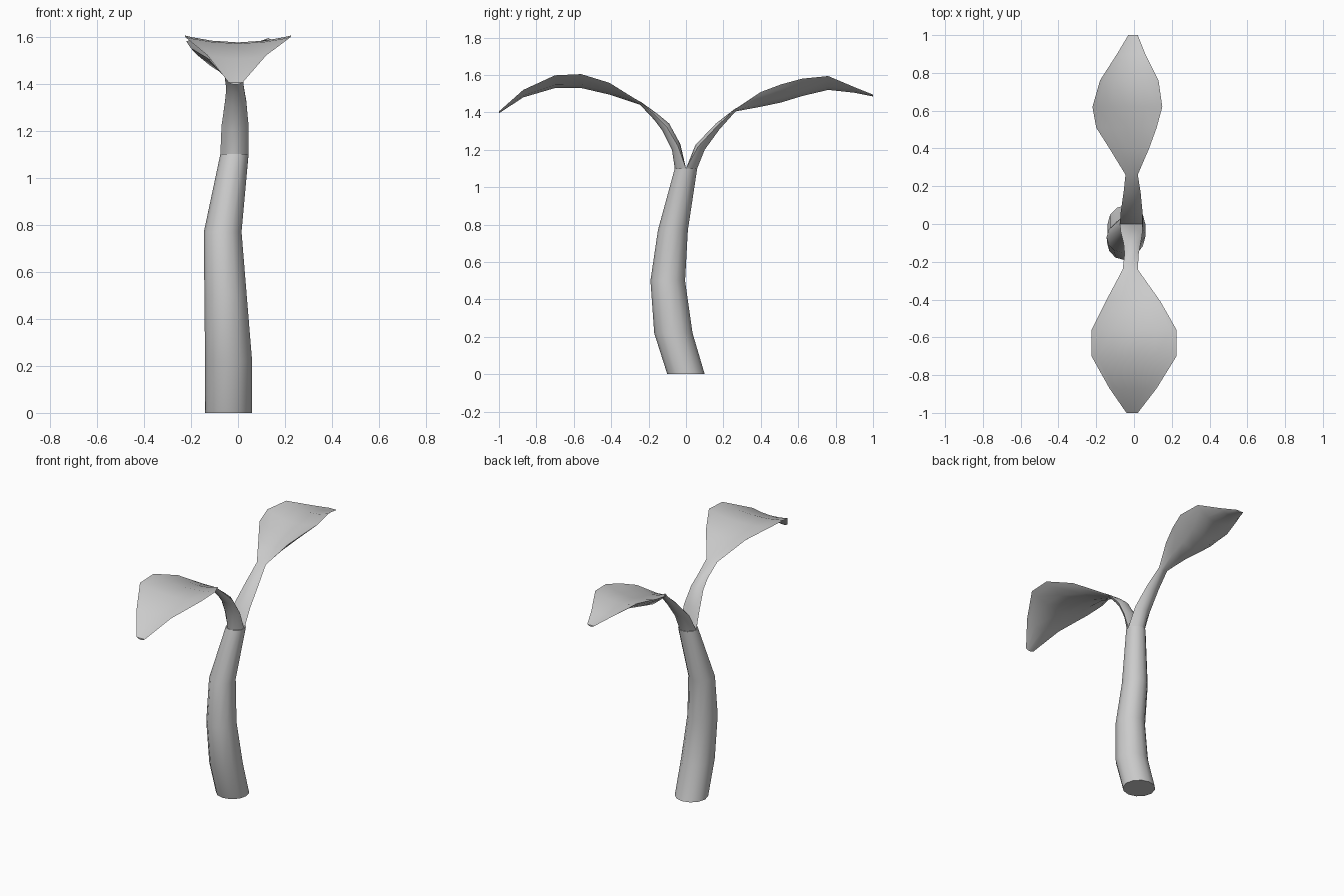
import bpy, bmesh, math


def loft(name, rings):
    """Closed skin over rings of equal point count."""
    bm = bmesh.new()
    vr = [[bm.verts.new(p) for p in r] for r in rings]
    n = len(vr[0])
    for a, b in zip(vr, vr[1:]):
        for i in range(n):
            j = (i + 1) % n
            bm.faces.new((a[i], a[j], b[j], b[i]))
    bm.faces.new(vr[0])
    bm.faces.new(vr[-1])
    bmesh.ops.recalc_face_normals(bm, faces=bm.faces)
    me = bpy.data.meshes.new(name)
    bm.to_mesh(me)
    bm.free()
    ob = bpy.data.objects.new(name, me)
    bpy.context.collection.objects.link(ob)
    bpy.ops.object.select_all(action='DESELECT')
    ob.select_set(True)
    bpy.context.view_layer.objects.active = ob
    bpy.ops.object.shade_smooth_by_angle(angle=math.radians(50))
    return ob


def stem_ring(z, x0, x1, y0, y1, n=12):
    return [((x0 + x1) / 2 + (x1 - x0) / 2 * math.cos(2 * math.pi * i / n),
             (y0 + y1) / 2 + (y1 - y0) / 2 * math.sin(2 * math.pi * i / n), z)
            for i in range(n)]


def leaf_ring(x0, x1, by, bz, ty, tz, edge, n=12):
    """Section from underside (by, bz) to upper side (ty, tz);
    edge = height of the side rims as a fraction of that span."""
    ring = []
    for i in range(n):
        a = 2 * math.pi * i / n
        u, v = math.cos(a), math.sin(a)
        f = u * u * edge + (1 - u * u) * (1 if v > 0 else 0)
        ring.append(((x0 + x1) / 2 + (x1 - x0) / 2 * u,
                     by + (ty - by) * f, bz + (tz - bz) * f))
    return ring


# Curved stem
loft("stem", [stem_ring(*r) for r in (
    (0.0, -0.14, 0.06, -0.10, 0.10),
    (0.22, -0.14, 0.06, -0.17, 0.035),
    (0.50, -0.143, 0.037, -0.19, -0.005),
    (0.77, -0.145, 0.015, -0.15, 0.01),
    (1.10, -0.075, 0.045, -0.06, 0.06))])

# Front leaf with its stalk
loft("front_leaf", [leaf_ring(*r) for r in (
    (-0.075, 0.045, -0.06, 1.10, 0.0, 1.10, 1.0),
    (-0.07, 0.045, -0.075, 1.20, -0.03, 1.23, 0.7),
    (-0.055, 0.035, -0.125, 1.30, -0.09, 1.34, 0.6),
    (-0.05, 0.025, -0.17, 1.36, -0.15, 1.39, 0.6),
    (-0.06, 0.02, -0.245, 1.44, -0.24, 1.455, 0.8),
    (-0.15, 0.14, -0.41, 1.495, -0.41, 1.53, 1.8),
    (-0.225, 0.225, -0.56, 1.53, -0.56, 1.575, 1.65),
    (-0.225, 0.225, -0.70, 1.53, -0.70, 1.57, 1.7),
    (-0.13, 0.12, -0.87, 1.48, -0.87, 1.505, 1.6),
    (-0.04, 0.02, -1.0, 1.395, -1.0, 1.405, 1.0))])

# Back leaf with its stalk
loft("back_leaf", [leaf_ring(*r) for r in (
    (-0.075, 0.045, 0.06, 1.10, 0.0, 1.10, 1.0),
    (-0.07, 0.045, 0.10, 1.20, 0.05, 1.225, 0.7),
    (-0.055, 0.035, 0.18, 1.31, 0.16, 1.34, 0.6),
    (-0.045, 0.02, 0.265, 1.405, 0.26, 1.418, 0.8),
    (-0.13, 0.08, 0.40, 1.43, 0.40, 1.475, 1.75),
    (-0.20, 0.12, 0.51, 1.453, 0.51, 1.51, 1.7),
    (-0.22, 0.15, 0.62, 1.487, 0.62, 1.54, 1.75),
    (-0.18, 0.13, 0.76, 1.52, 0.76, 1.56, 1.85),
    (-0.09, 0.06, 0.90, 1.505, 0.90, 1.525, 1.5),
    (-0.03, 0.02, 1.0, 1.485, 1.0, 1.495, 1.0))])
